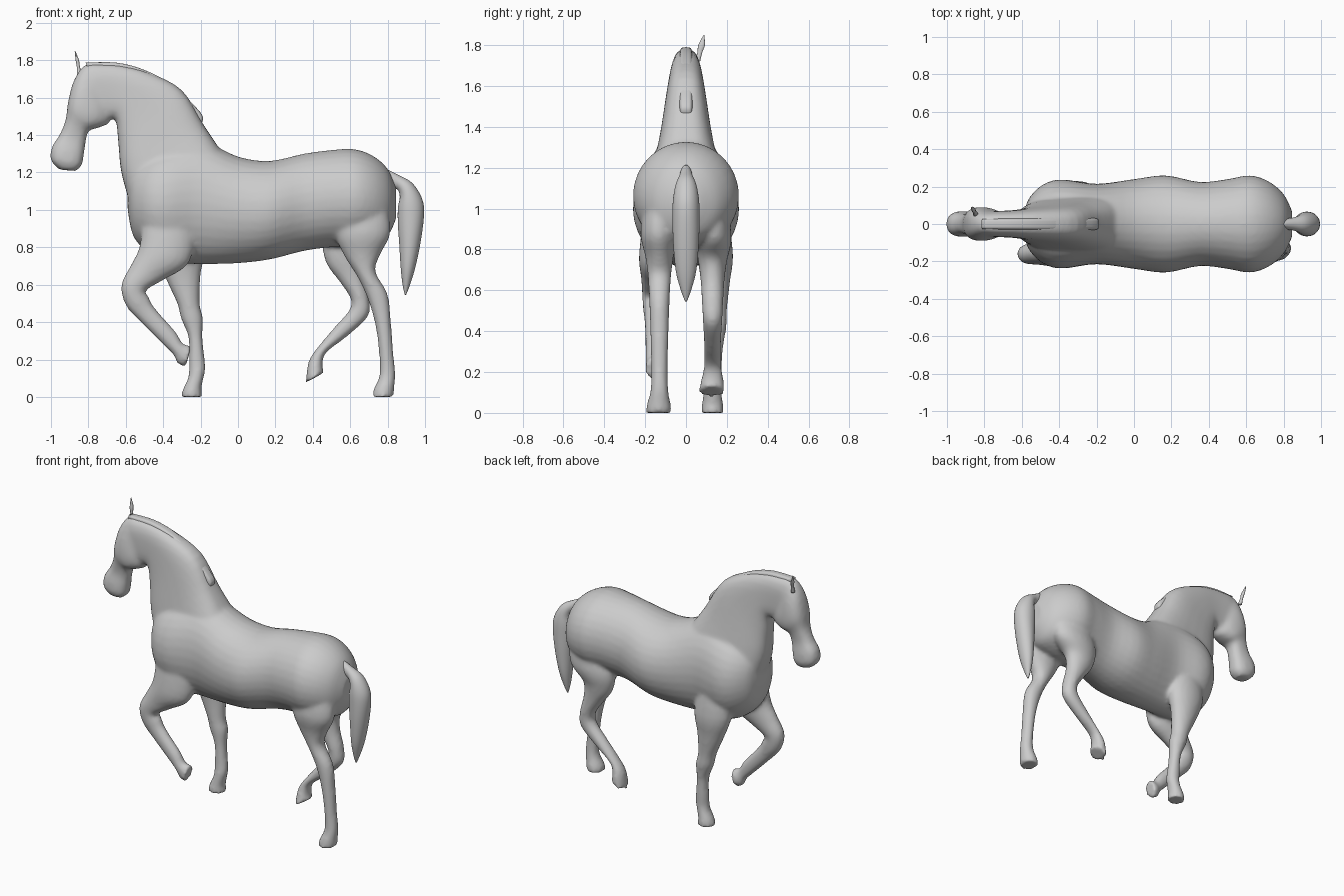
import bpy, bmesh, math


def catmull(p, t):
    # smooth interpolation through a list of equal-length tuples
    i = min(int(t), len(p) - 2)
    f = t - i
    a, b, c, d = p[max(i - 1, 0)], p[i], p[i + 1], p[min(i + 2, len(p) - 1)]
    return [0.5 * (2 * q + (r - o) * f + (2 * o - 5 * q + 4 * r - s) * f * f
                   + (3 * q - o - 3 * r + s) * f ** 3) for o, q, r, s in zip(a, b, c, d)]


def loft(bm, sections, power=1.0, steps=4, sides=32):
    # section: (x, z) on one outline, (x, z) on the other, centre y, half width
    # power below 1 makes the cross-section boxier
    rings = []
    for k in range((len(sections) - 1) * steps + 1):
        ax, az, bx, bz, y, w = catmull(sections, k / steps)
        ring = []
        for j in range(sides):
            a = 2 * math.pi * j / sides
            c, s = (math.copysign(abs(v) ** power, v) for v in (math.cos(a), math.sin(a)))
            ring.append(bm.verts.new(((ax + bx) / 2 + c * (ax - bx) / 2, y + s * w,
                                      (az + bz) / 2 + c * (az - bz) / 2)))
        rings.append(ring)
    faces = [bm.faces.new(rings[0]), bm.faces.new(rings[-1])]
    for r0, r1 in zip(rings, rings[1:]):
        for j in range(sides):
            n = (j + 1) % sides
            faces.append(bm.faces.new((r0[j], r0[n], r1[n], r1[j])))
    bmesh.ops.recalc_face_normals(bm, faces=faces)


def make(name, *parts):
    bm = bmesh.new()
    for sections, power in parts:
        loft(bm, sections, power)
    me = bpy.data.meshes.new(name)
    bm.to_mesh(me)
    bm.free()
    for f in me.polygons:
        f.use_smooth = True
    ob = bpy.data.objects.new(name, me)
    bpy.context.collection.objects.link(ob)
    return ob


# Trunk: x, top, bottom, half width
trunk = [(x, t, x, b, 0, w) for x, t, b, w in [
    (-.59, 1.14, 1.00, .05), (-.56, 1.24, .86, .14), (-.48, 1.30, .77, .215),
    (-.38, 1.34, .72, .238), (-.2, 1.37, .71, .215), (0, 1.285, .715, .24),
    (.17, 1.262, .735, .26), (.35, 1.30, .78, .225), (.5, 1.32, .80, .24),
    (.62, 1.325, .80, .26), (.72, 1.29, .82, .228), (.8, 1.22, .86, .16),
    (.845, 1.12, .95, .07)]]

# Neck: crest point, throat point
neck = [(-.08, 1.30, -.54, .92, 0, .17), (-.18, 1.45, -.62, 1.18, 0, .13),
        (-.30, 1.64, -.64, 1.36, 0, .10), (-.48, 1.735, -.655, 1.48, 0, .082),
        (-.64, 1.775, -.70, 1.48, 0, .072), (-.78, 1.78, -.74, 1.46, 0, .07)]

# Head: forehead line, jaw line
head = [(-.76, 1.785, -.68, 1.50, 0, .06), (-.825, 1.77, -.69, 1.465, 0, .073),
        (-.878, 1.69, -.715, 1.45, 0, .088), (-.908, 1.58, -.76, 1.435, 0, .088),
        (-.922, 1.48, -.80, 1.42, 0, .066), (-.955, 1.40, -.815, 1.36, 0, .056),
        (-.995, 1.335, -.825, 1.29, 0, .066), (-1.0, 1.265, -.835, 1.24, 0, .066),
        (-.955, 1.215, -.865, 1.208, 0, .045)]

# Legs: front outline, back outline
fore_raised = [(-.51, .98, -.22, .92, -.135, .075), (-.525, .81, -.26, .72, -.15, .08),
               (-.57, .71, -.40, .625, -.155, .065), (-.624, .60, -.49, .57, -.16, .055),
               (-.60, .49, -.475, .53, -.16, .05), (-.52, .40, -.445, .475, -.16, .042),
               (-.40, .28, -.335, .35, -.16, .038), (-.345, .225, -.295, .285, -.16, .038),
               (-.325, .18, -.255, .275, -.155, .042), (-.28, .16, -.25, .27, -.155, .045)]
fore_standing = [(-.45, 1.0, -.20, 1.0, .13, .07), (-.44, .78, -.18, .78, .15, .08),
                 (-.385, .63, -.20, .65, .15, .065), (-.325, .50, -.205, .50, .145, .055),
                 (-.305, .42, -.187, .42, .145, .053), (-.265, .32, -.19, .32, .14, .042),
                 (-.262, .20, -.178, .20, .135, .04), (-.265, .11, -.175, .14, .13, .042),
                 (-.295, .04, -.195, .05, .13, .052), (-.305, .0, -.188, .0, .13, .055)]
hind_standing = [(.54, 1.05, .79, 1.05, -.13, .07), (.52, .88, .815, .88, -.135, .088),
                 (.565, .76, .76, .76, -.13, .068), (.64, .64, .735, .67, -.13, .056),
                 (.695, .52, .80, .55, -.13, .05), (.735, .38, .818, .40, -.13, .045),
                 (.755, .22, .832, .22, -.13, .04), (.755, .11, .842, .12, -.13, .043),
                 (.725, .04, .835, .05, -.133, .058), (.718, .0, .832, .0, -.133, .064)]
hind_lifted = [(.53, 1.03, .78, 1.03, .13, .07), (.455, .85, .77, .86, .135, .088),
               (.47, .72, .68, .76, .13, .07), (.54, .62, .67, .66, .13, .058),
               (.60, .53, .70, .53, .13, .052), (.595, .465, .695, .43, .13, .048),
               (.50, .355, .585, .325, .13, .042), (.41, .245, .475, .24, .13, .042),
               (.375, .18, .452, .18, .13, .052), (.362, .075, .459, .13, .125, .064)]

# Fuse the body masses into one skin
legs = [(p, 1.0) for p in (fore_raised, fore_standing, hind_standing, hind_lifted)]
body = make("horse_body", (trunk, 1.0), (neck, .7), (head, .8), *legs)
rm = body.modifiers.new("fuse", 'REMESH')
rm.mode = 'VOXEL'
rm.voxel_size = .013
rm.use_smooth_shade = True
sm = body.modifiers.new("soften", 'SMOOTH')
sm.factor = .5
sm.iterations = 6

# Tail: outer line, inner line
make("tail", ([(.80, 1.215, .80, 1.12, 0, .028), (.86, 1.185, .85, 1.11, 0, .035),
               (.93, 1.145, .865, 1.07, 0, .052), (.98, 1.07, .855, 1.01, 0, .064),
               (.995, .99, .855, .92, 0, .066), (.98, .85, .862, .82, 0, .063),
               (.95, .70, .87, .69, 0, .05), (.92, .60, .88, .60, 0, .025),
               (.898, .545, .892, .545, 0, .004)], 1.0))

# Mane: flat-topped ridge along the crest
make("mane", ([(-.815, 1.787, -.79, 1.72, 0, .028), (-.65, 1.787, -.66, 1.70, 0, .03),
               (-.50, 1.748, -.53, 1.66, 0, .032), (-.35, 1.665, -.40, 1.58, 0, .033),
               (-.20, 1.52, -.28, 1.44, 0, .033), (-.192, 1.465, -.26, 1.41, 0, .025)], .5))

# Single upright ear
make("ear", ([(-.862, 1.72, -.835, 1.72, .055, .014), (-.862, 1.765, -.845, 1.765, .068, .012),
              (-.868, 1.80, -.85, 1.80, .076, .016), (-.873, 1.85, -.87, 1.85, .088, .002)], 1.0))
